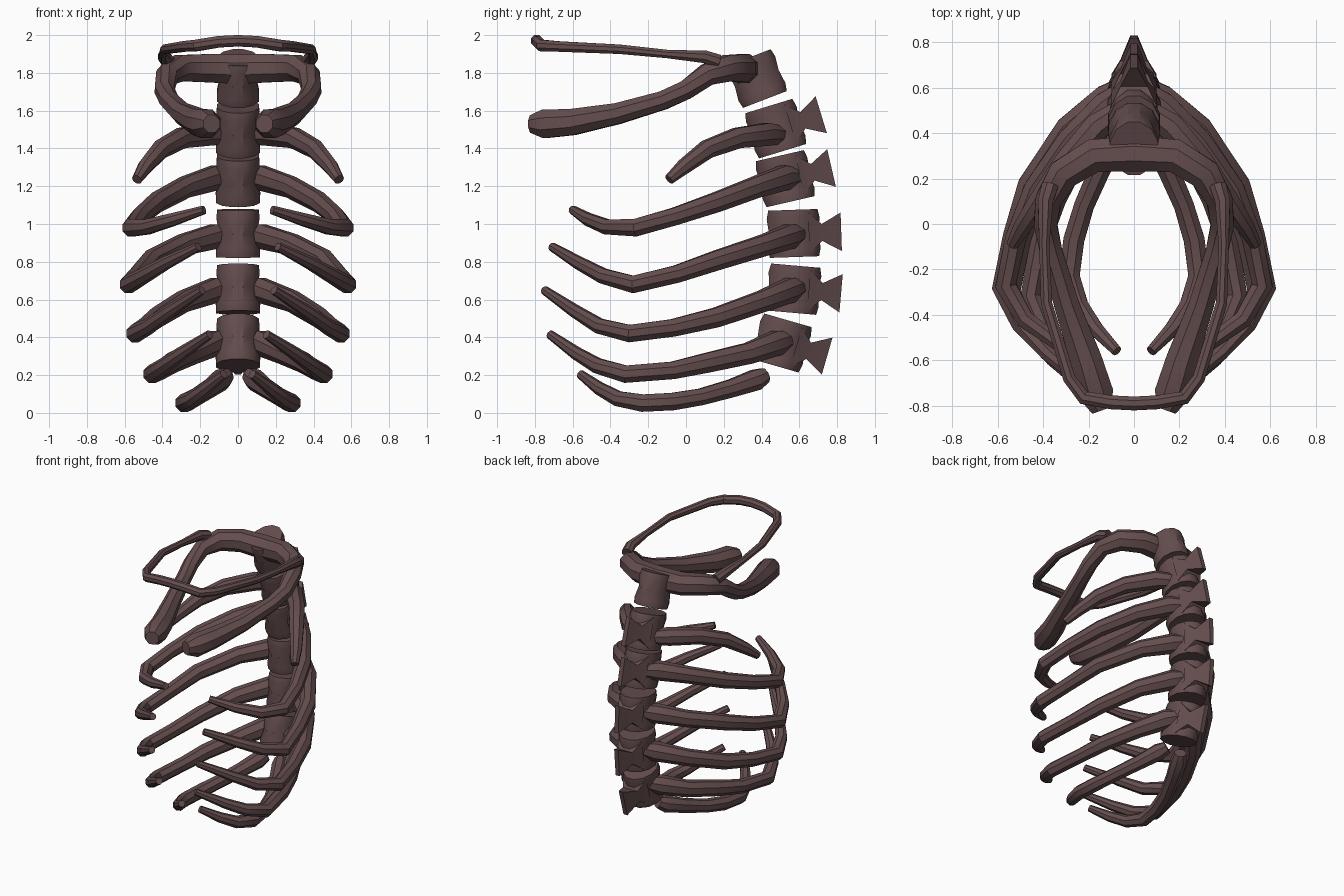
import bpy, bmesh, math
from mathutils import Vector, Matrix

if "Cube" in bpy.data.objects:
    bpy.data.objects.remove(bpy.data.objects["Cube"])

bone = bpy.data.materials.new("bone")
bone.diffuse_color = (0.13, 0.075, 0.077, 1)
bone.use_nodes = True
bone.node_tree.nodes["Principled BSDF"].inputs["Base Color"].default_value = bone.diffuse_color


def finish(name, bm, mirror=False, angle=35):
    bmesh.ops.recalc_face_normals(bm, faces=bm.faces)
    me = bpy.data.meshes.new(name)
    bm.to_mesh(me)
    bm.free()
    ob = bpy.data.objects.new(name, me)
    bpy.context.collection.objects.link(ob)
    me.materials.append(bone)
    if mirror:
        ob.modifiers.new("mirror", 'MIRROR')
    bpy.ops.object.select_all(action='DESELECT')
    ob.select_set(True)
    bpy.context.view_layer.objects.active = ob
    bpy.ops.object.shade_smooth_by_angle(angle=math.radians(angle))
    return ob


def skin(bm, rings, cap_start=True, cap_end=True):
    n = len(rings[0])
    for a, b in zip(rings, rings[1:]):
        for i in range(n):
            bm.faces.new((a[i], a[(i + 1) % n], b[(i + 1) % n], b[i]))
    if cap_start:
        bm.faces.new(rings[0][::-1])
    if cap_end:
        bm.faces.new(rings[-1])


def tube(name, path, radii, sides=8):
    """Tapered tube along a path, mirrored; ends at x = 0 stay open."""
    bm = bmesh.new()
    pts = [Vector(p) for p in path]
    rings = []
    for i, p in enumerate(pts):
        d0 = (p - pts[i - 1]).normalized() if i else Vector()
        d1 = (pts[i + 1] - p).normalized() if i < len(pts) - 1 else Vector()
        t = (d0 + d1).normalized()
        s = t.cross(Vector((0, 0, 1))).normalized()
        u = s.cross(t)
        ring = []
        for k in range(sides):
            a = 2 * math.pi * (k + 0.5) / sides
            co = p + (s * math.cos(a) + u * math.sin(a)) * radii[i]
            if p.x == 0:
                co.x = 0
            ring.append(bm.verts.new(co))
        rings.append(ring)
    skin(bm, rings, pts[0].x != 0, pts[-1].x != 0)
    return finish(name, bm, True)


def vertebra(name, y, z, tilt, size=1.0, spine=True):
    bm = bmesh.new()
    # waisted body
    rings = []
    for h, rx, ry in ((-.125, .12, .135), (-.08, .122, .145), (0, .105, .135),
                      (.08, .118, .145), (.125, .115, .135)):
        rings.append([bm.verts.new((rx * math.cos(a), ry * math.sin(a), h))
                      for a in (2 * math.pi * (k + .5) / 12 for k in range(12))])
    skin(bm, rings)
    # flared rear process
    if spine:
        rings = []
        for yy, w, h in ((.08, .10, .11), (.15, .06, .045), (.252, .016, .102)):
            rings.append([bm.verts.new((sx * w, yy, sz * h))
                          for sx, sz in ((-1, -1), (1, -1), (1, 1), (-1, 1))])
        skin(bm, rings)
    bmesh.ops.transform(bm, verts=bm.verts, matrix=Matrix.Translation((0, y, z))
                        @ Matrix.Rotation(math.radians(tilt), 4, 'X') @ Matrix.Scale(size, 4))
    return finish(name, bm)


# spine
vertebra("vertebra_1", .375, 1.77, 21, .95, False)
for i, v in enumerate(((.475, 1.505, 17), (.525, 1.24, 13), (.57, .95, 2),
                       (.57, .655, -5), (.505, .37, -16))):
    vertebra(f"vertebra_{i + 2}", *v)

# thick upper rib arch
tube("rib_1", [(0, .31, 1.82), (.18, .30, 1.825), (.31, .22, 1.825), (.375, .11, 1.79),
               (.39, 0, 1.71), (.365, -.12, 1.655), (.295, -.36, 1.585),
               (.21, -.6, 1.54), (.165, -.75, 1.53), (.14, -.82, 1.53)],
     [.085, .08, .075, .062, .055, .053, .06, .075, .082, .05])

# collar ring
tube("collar", [(.37, .17, 1.86), (.39, .1, 1.885), (.395, -.1, 1.90), (.385, -.35, 1.925),
                (.285, -.68, 1.94), (.22, -.765, 1.945), (.1, -.785, 1.965), (0, -.79, 1.97)],
     [.04, .036, .024, .027, .03, .033, .033, .033])

# short floating rib
tube("rib_2", [(.06, .5, 1.47), (.16, .43, 1.475), (.30, .27, 1.455), (.41, .11, 1.395),
               (.49, -.01, 1.305), (.535, -.09, 1.235)],
     [.05, .065, .058, .052, .042, .028])

# long ribs: back joint, side bend and curled front
rib_radii = [.05, .07, .06, .056, .05, .05, .043, .036, .024]
ribs = {
    "rib_3": [(.05, .58, 1.25), (.12, .52, 1.245), (.28, .37, 1.195), (.43, .16, 1.115),
              (.52, -.06, 1.04), (.565, -.27, .98), (.48, -.42, .985), (.34, -.52, 1.025),
              (.18, -.60, 1.075)],
    "rib_4": [(.05, .60, .95), (.12, .55, .935), (.29, .42, .89), (.46, .17, .81),
              (.53, -.05, .735), (.58, -.28, .68), (.50, -.44, .725), (.38, -.57, .795),
              (.21, -.71, .88)],
    "rib_5": [(.05, .60, .67), (.12, .55, .65), (.29, .40, .59), (.43, .16, .505),
              (.50, -.07, .45), (.545, -.30, .42), (.47, -.46, .46), (.36, -.59, .54),
              (.19, -.75, .65)],
    "rib_6": [(.05, .54, .39), (.12, .48, .37), (.24, .33, .315), (.35, .11, .265),
              (.41, -.07, .225), (.455, -.32, .205), (.39, -.47, .25), (.30, -.58, .315),
              (.15, -.72, .415)],
    "rib_7": [(.06, .42, .20), (.09, .37, .175), (.15, .24, .13), (.22, .08, .085),
              (.265, -.07, .06), (.285, -.23, .052), (.24, -.36, .075), (.17, -.46, .13),
              (.075, -.56, .205)],
}
for name, path in ribs.items():
    k = .85 if name == "rib_7" else 1
    radii = [r * (k if i < 4 else 1) for i, r in enumerate(rib_radii)]
    tube(name, path, radii)
